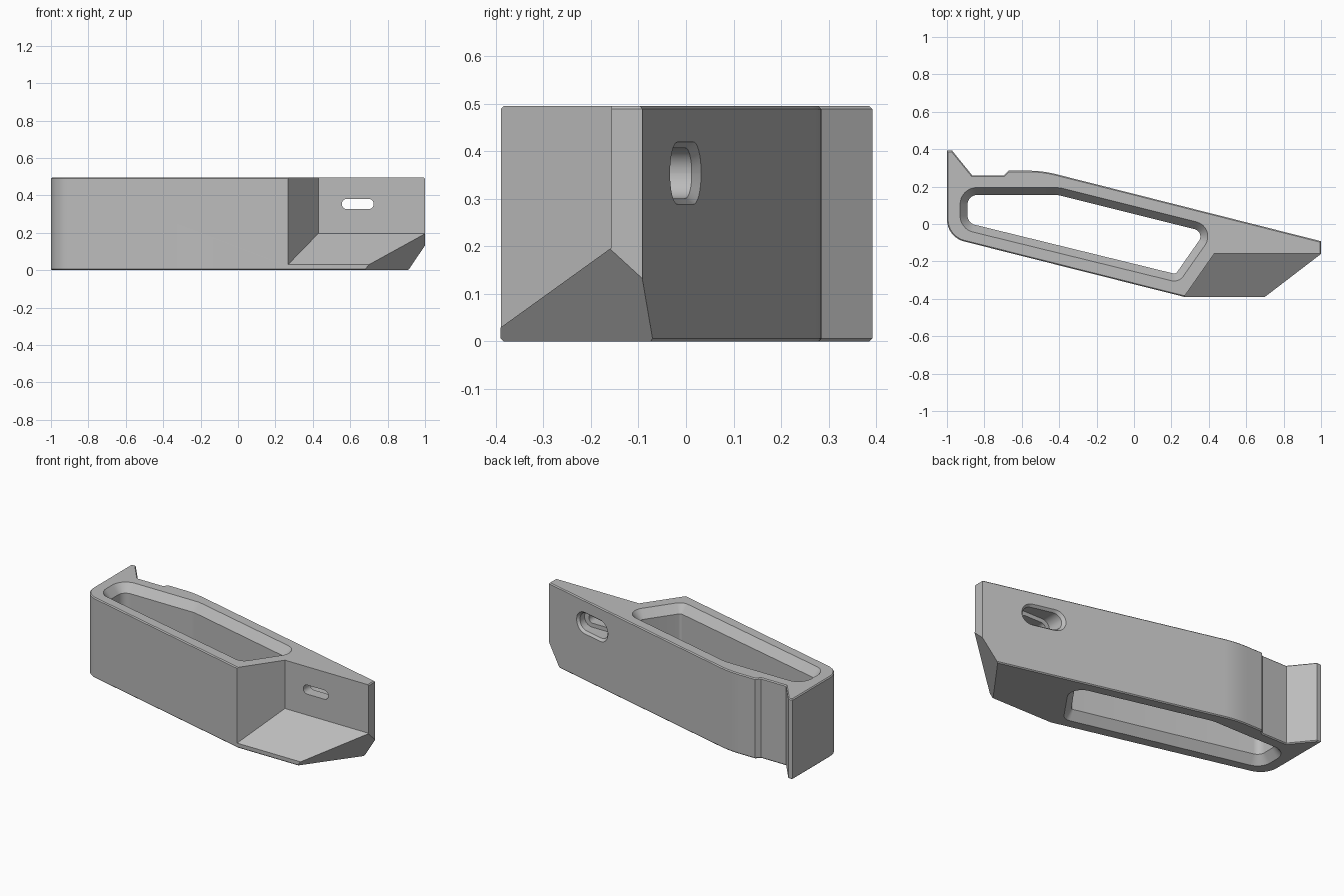
import bpy, bmesh, math
from mathutils import Vector

if "Cube" in bpy.data.objects:
    bpy.data.objects.remove(bpy.data.objects["Cube"])

HEIGHT = 0.495
STEPS = 8


def rounded(corners, inset):
    """Counter-clockwise outline of (x, y, radius) corners, moved inwards."""
    pts = [Vector(c[:2]) for c in corners]
    out = []
    for i, p in enumerate(pts):
        a = (p - pts[i - 1]).normalized()
        b = (pts[(i + 1) % len(pts)] - p).normalized()
        na, nb = Vector((-a.y, a.x)), Vector((-b.y, b.x))
        mid = (na + nb) / (1 + na.dot(nb))
        r = corners[i][2]
        if not r:
            out.append(p + mid * inset)
            continue
        centre = p + mid * r
        turn = math.atan2(a.x * b.y - a.y * b.x, a.dot(b))
        start = math.atan2(-na.y, -na.x)
        for k in range(STEPS + 1):
            t = start + turn * k / STEPS
            out.append(centre + Vector((math.cos(t), math.sin(t))) * (r - inset))
    return out


def loft(name, rings):
    """Solid through rings of 3D points with equal counts."""
    bm = bmesh.new()
    loops = [[bm.verts.new(p) for p in ring] for ring in rings]
    n = len(loops[0])
    for lo, hi in zip(loops, loops[1:]):
        for i in range(n):
            j = (i + 1) % n
            bm.faces.new((lo[i], lo[j], hi[j], hi[i]))
    bm.faces.new(loops[0][::-1])
    bm.faces.new(loops[-1])
    bmesh.ops.recalc_face_normals(bm, faces=bm.faces)
    mesh = bpy.data.meshes.new(name)
    bm.to_mesh(mesh)
    bm.free()
    obj = bpy.data.objects.new(name, mesh)
    bpy.context.collection.objects.link(obj)
    return obj


def upright(name, corners, levels):
    return loft(name, [[(p.x, p.y, z) for p in rounded(corners, d)] for z, d in levels])


def slot(name, levels):
    """Long round-ended hole along y; levels are (y, half width, half height)."""
    rings = []
    for y, w, h in levels:
        shape = [(-w, -h, h * .98), (w, -h, h * .98), (w, h, h * .98), (-w, h, h * .98)]
        rings.append([(p.x + 0.64, y(p.x) if callable(y) else y, p.y + 0.354)
                      for p in rounded(shape, 0)])
    return loft(name, rings)


def cut(body, cutter):
    cutter.hide_render = True
    mod = body.modifiers.new("cut", 'BOOLEAN')
    mod.operation = 'DIFFERENCE'
    mod.solver = 'EXACT'
    mod.object = cutter
    bpy.context.view_layer.objects.active = body
    bpy.ops.object.modifier_apply(modifier=mod.name)
    bpy.data.objects.remove(cutter)


# Main body with a fine bevel round top and bottom
outline = [(-1, -0.07, 0.12), (0.27, -0.39, 0), (1, -0.39, 0), (1, -0.092, 0),
           (-0.49, 0.285, 0.6), (-0.67, 0.285, 0), (-0.695, 0.26, 0),
           (-0.865, 0.26, 0), (-0.972, 0.392, 0), (-1, 0.392, 0)]
body = upright("bracket_body", outline,
               [(0, 0.006), (0.006, 0), (HEIGHT - 0.006, 0), (HEIGHT, 0.006)])

# Long opening through the body, chamfered at both ends
opening = [(-0.93, -0.026, 0.09), (0.24, -0.313, 0.06), (0.447, -0.017, 0.08),
           (-0.40, 0.195, 0.2), (-0.93, 0.195, 0.09)]
cut(body, upright("opening_cutter", opening,
                  [(-0.02, 0), (0, 0), (0.05, 0.04), (HEIGHT - 0.05, 0.04),
                   (HEIGHT, 0), (HEIGHT + 0.02, 0)]))

# Front recess with a sloping floor
recess = [(0.43, -0.157), (0.19, -0.5), (1.2, -0.5), (1.2, -0.157)]
cut(body, loft("recess_cutter", [[(x, y, 0.197 + (y + 0.157) * 0.72) for x, y in recess],
                                 [(x, y, 0.6) for x, y in recess]]))

# Slanted cut under the narrow end
normal = Vector((0.597, -0.437, -0.477)).normalized()
bpy.ops.mesh.primitive_cube_add(size=2)
block = bpy.context.object
block.rotation_mode = 'QUATERNION'
block.rotation_quaternion = normal.to_track_quat('Z', 'Y')
block.location = Vector((0.70, -0.39, 0.03)) + normal
bpy.context.view_layer.update()
cut(body, block)

# Fixing slot: narrow through hole, wide seat and flared mouth on the back
cut(body, slot("hole_cutter", [(-0.3, 0.085, 0.028), (0.2, 0.085, 0.028)]))
cut(body, slot("seat_cutter", [(-0.09, 0.115, 0.053), (0.2, 0.115, 0.053)]))
cut(body, slot("mouth_cutter", [(lambda x: -0.017 - x * 0.253, 0.115, 0.053),
                                (lambda x: 0.002 - x * 0.253, 0.132, 0.068),
                                (lambda x: 0.1 - x * 0.253, 0.132, 0.068)]))

# Single grey finish
grey = bpy.data.materials.new("plain_grey")
grey.use_nodes = True
colour = (0.5, 0.5, 0.5, 1)
grey.diffuse_color = colour
grey.node_tree.nodes["Principled BSDF"].inputs["Base Color"].default_value = colour
body.data.materials.clear()
body.data.materials.append(grey)

bpy.ops.object.select_all(action='DESELECT')
body.select_set(True)
bpy.context.view_layer.objects.active = body
bpy.ops.object.shade_smooth_by_angle(angle=math.radians(25))
